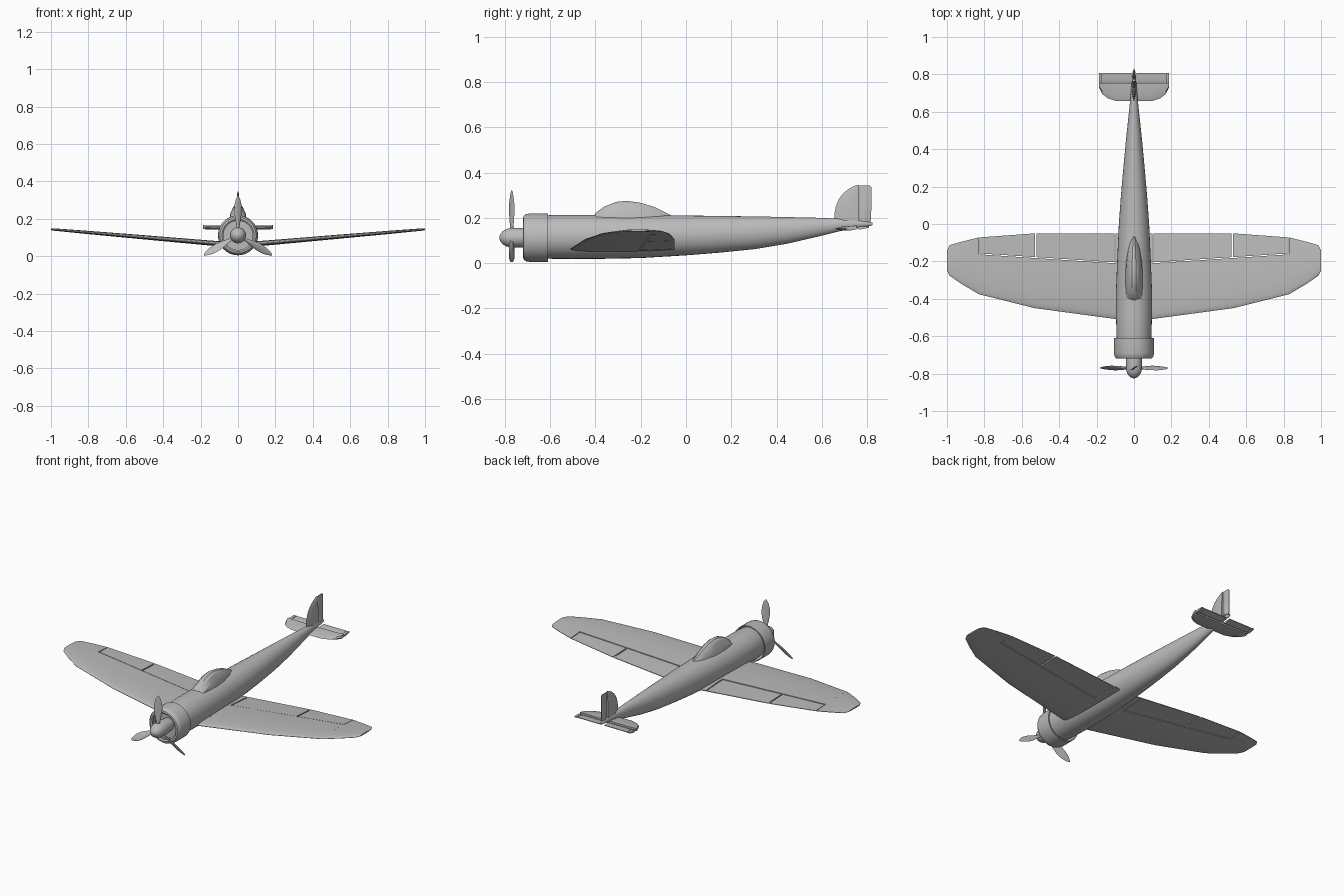
import bpy, bmesh, math
from mathutils import Matrix, Vector

if "Cube" in bpy.data.objects:
    bpy.data.objects.remove(bpy.data.objects["Cube"])

grey = bpy.data.materials.new("plain grey")
grey.diffuse_color = (0.5, 0.5, 0.5, 1)
grey.use_nodes = True
grey.node_tree.nodes["Principled BSDF"].inputs["Base Color"].default_value = grey.diffuse_color


def loft(name, rings, smooth=35, mirror=False, closed=False):
    """Skin a list of equal-length point rings; cap both ends unless closed."""
    bm = bmesh.new()
    vs = [[bm.verts.new(p) for p in r] for r in rings]
    n = len(vs[0])
    pairs = list(zip(vs, vs[1:])) + ([(vs[-1], vs[0])] if closed else [])
    for a, b in pairs:
        for i in range(n):
            j = (i + 1) % n
            bm.faces.new((a[i], a[j], b[j], b[i]))
    if not closed:
        bm.faces.new(vs[0])
        bm.faces.new(vs[-1])
    bmesh.ops.recalc_face_normals(bm, faces=bm.faces)
    me = bpy.data.meshes.new(name)
    bm.to_mesh(me)
    bm.free()
    ob = bpy.data.objects.new(name, me)
    bpy.context.collection.objects.link(ob)
    me.materials.append(grey)
    if mirror:
        ob.modifiers.new("mirror", 'MIRROR').use_mirror_merge = False
    if smooth:
        bpy.ops.object.select_all(action='DESELECT')
        ob.select_set(True)
        bpy.context.view_layer.objects.active = ob
        bpy.ops.object.shade_smooth_by_angle(angle=math.radians(smooth))
    return ob


def interp(table, x):
    for a, b in zip(table, table[1:]):
        if x <= b[0]:
            t = (x - a[0]) / (b[0] - a[0])
            return a[1] + (b[1] - a[1]) * t
    return table[-1][1]


def oval(y, w, lo, hi, n=32):
    return [(w * math.cos(2 * math.pi * i / n), y,
             (lo + hi) / 2 + (hi - lo) / 2 * math.sin(2 * math.pi * i / n)) for i in range(n)]


AXIS = 0.112   # height of the engine axis

# Fuselage: y, half width, bottom, top
loft("fuselage", [oval(*s) for s in [
    (-0.67, 0.088, 0.026, 0.200), (-0.60, 0.093, 0.019, 0.212), (-0.50, 0.096, 0.018, 0.213),
    (-0.35, 0.096, 0.019, 0.213), (-0.20, 0.090, 0.022, 0.212), (0.0, 0.081, 0.034, 0.210),
    (0.15, 0.070, 0.046, 0.208), (0.30, 0.057, 0.061, 0.206), (0.45, 0.043, 0.086, 0.203),
    (0.58, 0.029, 0.116, 0.200), (0.68, 0.019, 0.141, 0.196), (0.76, 0.012, 0.157, 0.189),
    (0.81, 0.008, 0.163, 0.182), (0.825, 0.004, 0.168, 0.178)]])

# Open engine cowling ring, with a wall thickness
cowl = [(-0.61, 0.107), (-0.69, 0.107), (-0.707, 0.104), (-0.718, 0.096), (-0.72, 0.086),
        (-0.714, 0.078), (-0.70, 0.080), (-0.68, 0.094), (-0.61, 0.101)]
loft("engine_cowling", [oval(y, r, AXIS - r, AXIS + r, 40) for y, r in cowl], 40, closed=True)

# Spinner and propeller shaft
spin = [(-0.66, 0.036), (-0.72, 0.043), (-0.775, 0.043), (-0.795, 0.038), (-0.81, 0.029),
        (-0.82, 0.017), (-0.825, 0.004)]
loft("spinner", [oval(y, r, AXIS - r, AXIS + r, 24) for y, r in spin], 40)

# Three pitched propeller blades: radius, width, thickness
blade = [(0.02, 0.014, 0.012), (0.05, 0.020, 0.011), (0.085, 0.036, 0.009), (0.125, 0.048, 0.007),
         (0.16, 0.044, 0.006), (0.188, 0.030, 0.005), (0.203, 0.015, 0.004), (0.21, 0.004, 0.002)]
for k in range(3):
    turn = Matrix.Rotation(k * 2 * math.pi / 3, 4, 'Y')
    rings = []
    for r, w, t in blade:
        pitch = Matrix.Rotation(math.radians(42 - 80 * r), 4, 'Z')
        ring = [Vector((w / 2 * math.cos(a), t / 2 * math.sin(a), r))
                for a in [i * math.pi / 5 for i in range(10)]]
        rings.append([turn @ (pitch @ p) + Vector((0, -0.77, AXIS)) for p in ring])
    loft("propeller_blade_%d" % (k + 1), rings, 45)

# Faceted canopy: y, half width, top
rings = []
for y, w, top in [(-0.41, 0.040, 0.207), (-0.395, 0.045, 0.225), (-0.36, 0.047, 0.250),
                  (-0.31, 0.048, 0.270), (-0.26, 0.048, 0.275), (-0.20, 0.044, 0.266),
                  (-0.137, 0.034, 0.247), (-0.06, 0.014, 0.208)]:
    mid = 0.185 + (top - 0.185) * 0.5
    half = [(w, 0.185), (w * 0.86, mid), (w * 0.5, top - 0.010), (w * 0.22, top)]
    rings.append([(x, y, z) for x, z in half] + [(-x, y, z) for x, z in reversed(half)])
loft("canopy", rings, 20)

# Wing planform
LEAD = [(0, -0.515), (0.1, -0.508), (0.53, -0.45), (0.83, -0.375), (0.92, -0.322), (0.985, -0.277), (1.0, -0.25)]
TRAIL = [(0, -0.05), (0.53, -0.05), (0.83, -0.072), (0.92, -0.094), (0.985, -0.113), (1.0, -0.14)]
HINGE = [(0, -0.217), (0.1, -0.21), (0.83, -0.162), (1.0, -0.15)]
THICK = [(0, 0.044), (0.1, 0.042), (0.53, 0.034), (0.83, 0.026), (0.985, 0.019), (1.0, 0.013)]


def wing_ring(x, start, end, scale=1.0, n=10):
    """Aerofoil slice of the wing at x, limited to the span start..end in y."""
    lead, trail, thick = interp(LEAD, x), interp(TRAIL, x), interp(THICK, x) * scale
    up, down = [], []
    for i in range(n + 1):
        y = start + (end - start) * (i / n) ** 1.6
        u = min(max((y - lead) / (trail - lead), 0), 1)
        h = 2.9 * (0.34 * math.sqrt(u) - 0.32 * u * u) * (1 - 0.35 * u) * 1.45 + 0.06
        h = min(h, 1.0)
        z = 0.055 + 0.088 * x
        up.append((x, y, z + thick * 0.6 * h))
        down.append((x, y, z - thick * 0.4 * h))
    return up + down[::-1]


def wing_part(name, xs, first, last, gap=0.0, scale=1.0):
    loft(name, [wing_ring(x, interp(first, x) + gap, interp(last, x), scale) for x in xs], 30, True)


wing_part("wing_root", (0.0, 0.098), LEAD, TRAIL)
wing_part("main_wing", (0.098, 0.3, 0.53, 0.83), LEAD, HINGE)
wing_part("wing_tip", (0.83, 0.92, 0.985, 1.0), LEAD, TRAIL)
wing_part("flap", (0.104, 0.3, 0.521), HINGE, TRAIL, 0.005, 0.85)
wing_part("aileron", (0.529, 0.68, 0.826), HINGE, TRAIL, 0.005, 0.85)


# Tailplane and elevator, mirrored
def plate_ring(x, y0, y1, t0, t1):
    m, z = (y0 * 0.7 + y1 * 0.3), 0.152 + 0.03 * (y0 - 0.66)
    return [(x, y0, z), (x, m, z + t0), (x, y1, z + 0.004 + t1), (x, y1, z + 0.004 - t1), (x, m, z - t0)]


TAIL_LEAD = [(0, 0.658), (0.10, 0.658), (0.14, 0.672), (0.17, 0.695), (0.185, 0.725), (0.188, 0.735)]
loft("tailplane", [plate_ring(x, y, 0.753, 0.009, 0.008) for x, y in TAIL_LEAD], 30, True)
loft("elevator", [plate_ring(x, 0.755, 0.808, 0.006, 0.002) for x in (0.014, 0.1, 0.168)], 30, True)
loft("tailplane_tip", [plate_ring(x, 0.75, 0.808, 0.007, 0.003) for x in (0.171, 0.188)], 30, True)


# Fin and rudder
def fin_ring(z, y0, y1, t0, t1):
    m = y0 * 0.6 + y1 * 0.4
    return [(0, y0, z), (t0, m, z), (t1, y1, z), (-t1, y1, z), (-t0, m, z)]


loft("fin", [fin_ring(z, y, 0.764, t, t * 0.8) for z, y, t in [
    (0.17, 0.655, 0.012), (0.22, 0.656, 0.011), (0.25, 0.662, 0.010), (0.28, 0.674, 0.009),
    (0.305, 0.692, 0.007), (0.325, 0.715, 0.006), (0.338, 0.738, 0.004), (0.345, 0.757, 0.002)]], 30)
loft("rudder", [fin_ring(z, 0.767, y, t, 0.002) for z, y, t in [
    (0.184, 0.818, 0.009), (0.26, 0.819, 0.008), (0.335, 0.819, 0.004), (0.343, 0.812, 0.002)]], 30)
